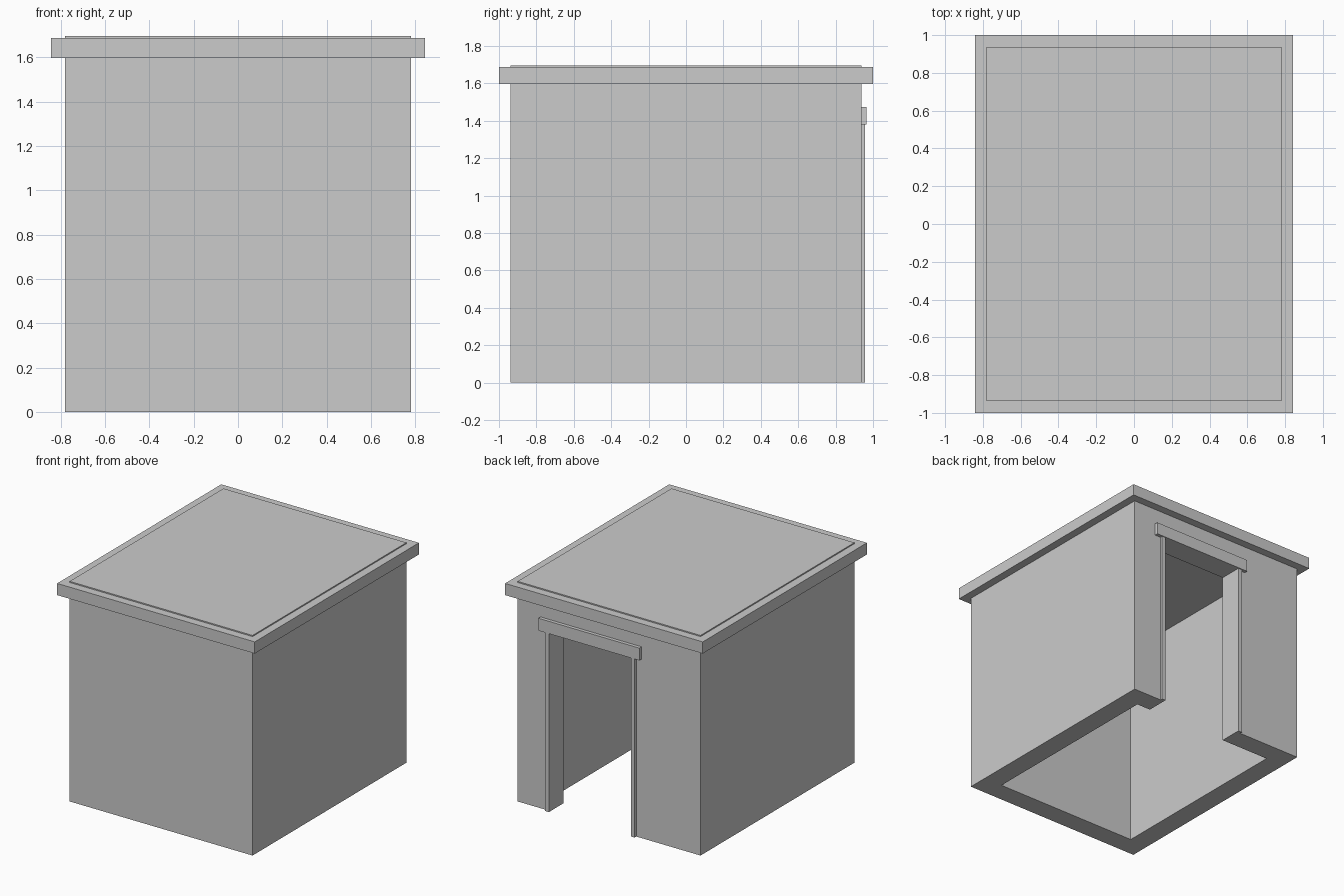
import bpy

if "Cube" in bpy.data.objects:
    bpy.data.objects.remove(bpy.data.objects["Cube"])

GREY = bpy.data.materials.new("plain grey")
GREY.diffuse_color = (0.6, 0.6, 0.6, 1)
GREY.use_nodes = True
GREY.node_tree.nodes["Principled BSDF"].inputs["Base Color"].default_value = GREY.diffuse_color


def box(name, x, y, z):
    """Axis-aligned box from (min, max) pairs."""
    lo, hi = zip(x, y, z)
    bpy.ops.mesh.primitive_cube_add(size=1)
    ob = bpy.context.object
    ob.name = name
    for v in ob.data.vertices:
        v.co = [hi[i] if v.co[i] > 0 else lo[i] for i in range(3)]
    ob.data.materials.append(GREY)
    return ob


def cut(target, cutter):
    """Subtract a box from the target and discard it."""
    cutter.hide_render = True
    mod = target.modifiers.new("cut", 'BOOLEAN')
    mod.operation = 'DIFFERENCE'
    mod.solver = 'EXACT'
    mod.object = cutter
    bpy.context.view_layer.objects.active = target
    bpy.ops.object.modifier_apply(modifier=mod.name)
    bpy.data.objects.remove(cutter)


W, D, T = 0.78, 0.937, 0.16          # wall half width, half depth, thickness
EAVE, DOOR_TOP = 1.598, 1.38
DOOR_L, DOOR_R = -0.20, 0.50         # doorway edges in the rear wall
TRIM = 0.032

# Hollow walls, open at the floor, with an off-centre rear doorway
walls = box("walls", (-W, W), (-D, D), (0, EAVE))
cut(walls, box("room_cutter", (-W + T, W - T), (-D + T, D - T), (-0.5, 2)))
cut(walls, box("door_cutter", (DOOR_L, DOOR_R), (D - 2 * T, D + 0.2), (-0.5, DOOR_TOP)))

# Overhanging roof slab with a thin raised panel
box("roof_slab", (-0.843, 0.843), (-1, 1), (EAVE, 1.688))
box("roof_panel", (-W, W), (-D, D), (1.688, 1.697))

# Door trim: two jambs and a wider lintel
for name, x0 in (("left_jamb", DOOR_L - TRIM), ("right_jamb", DOOR_R)):
    box(name, (x0, x0 + TRIM), (D, D + 0.02), (0, DOOR_TOP))
box("door_lintel", (-0.277, 0.585), (D, D + 0.027), (DOOR_TOP, 1.475))
